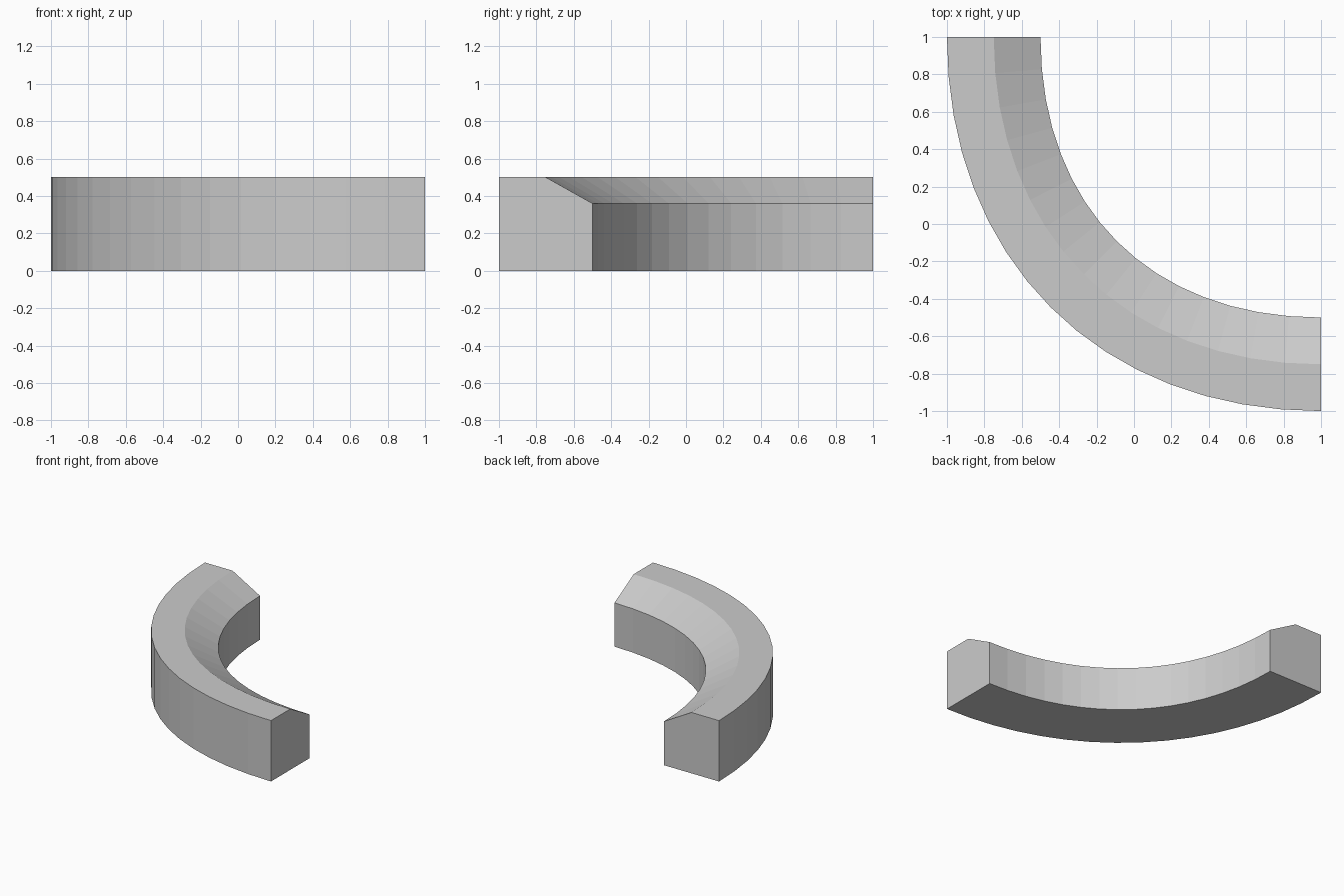
import bpy, bmesh
from mathutils import Vector

if "Cube" in bpy.data.objects:
    bpy.data.objects.remove(bpy.data.objects["Cube"])

SEGMENTS = 16
RADIUS, HANDLE = 1.75, 0.6
# cross-section as (offset from path, height): curb with a chamfered inner top edge
PROFILE = [(-0.25, 0), (0.25, 0), (0.25, 0.5), (0, 0.5), (-0.25, 0.36)]

# quarter-turn path: one cubic Bezier, slightly fuller than a circle
P = [Vector((1 - RADIUS * u, 1 - RADIUS * v))
     for u, v in ((1, 0), (1, HANDLE), (HANDLE, 1), (0, 1))]


def path(t):
    s = 1 - t
    point = s**3 * P[0] + 3 * s * s * t * P[1] + 3 * s * t * t * P[2] + t**3 * P[3]
    tangent = s * s * (P[1] - P[0]) + 2 * s * t * (P[2] - P[1]) + t * t * (P[3] - P[2])
    outward = Vector((tangent.y, -tangent.x)).normalized()
    return point, outward


bm = bmesh.new()

# sweep the cross-section along the path
rings = []
for i in range(SEGMENTS + 1):
    point, outward = path(i / SEGMENTS)
    rings.append([bm.verts.new((*(point + outward * d), z)) for d, z in PROFILE])
n = len(PROFILE)
for a, b in zip(rings, rings[1:]):
    for j in range(n):
        k = (j + 1) % n
        bm.faces.new((a[j], a[k], b[k], b[j]))

# end caps
bm.faces.new(rings[0])
bm.faces.new(rings[-1])
bmesh.ops.recalc_face_normals(bm, faces=bm.faces)

mesh = bpy.data.meshes.new("curved_curb")
bm.to_mesh(mesh)
bm.free()
bpy.context.collection.objects.link(bpy.data.objects.new("curved_curb", mesh))
